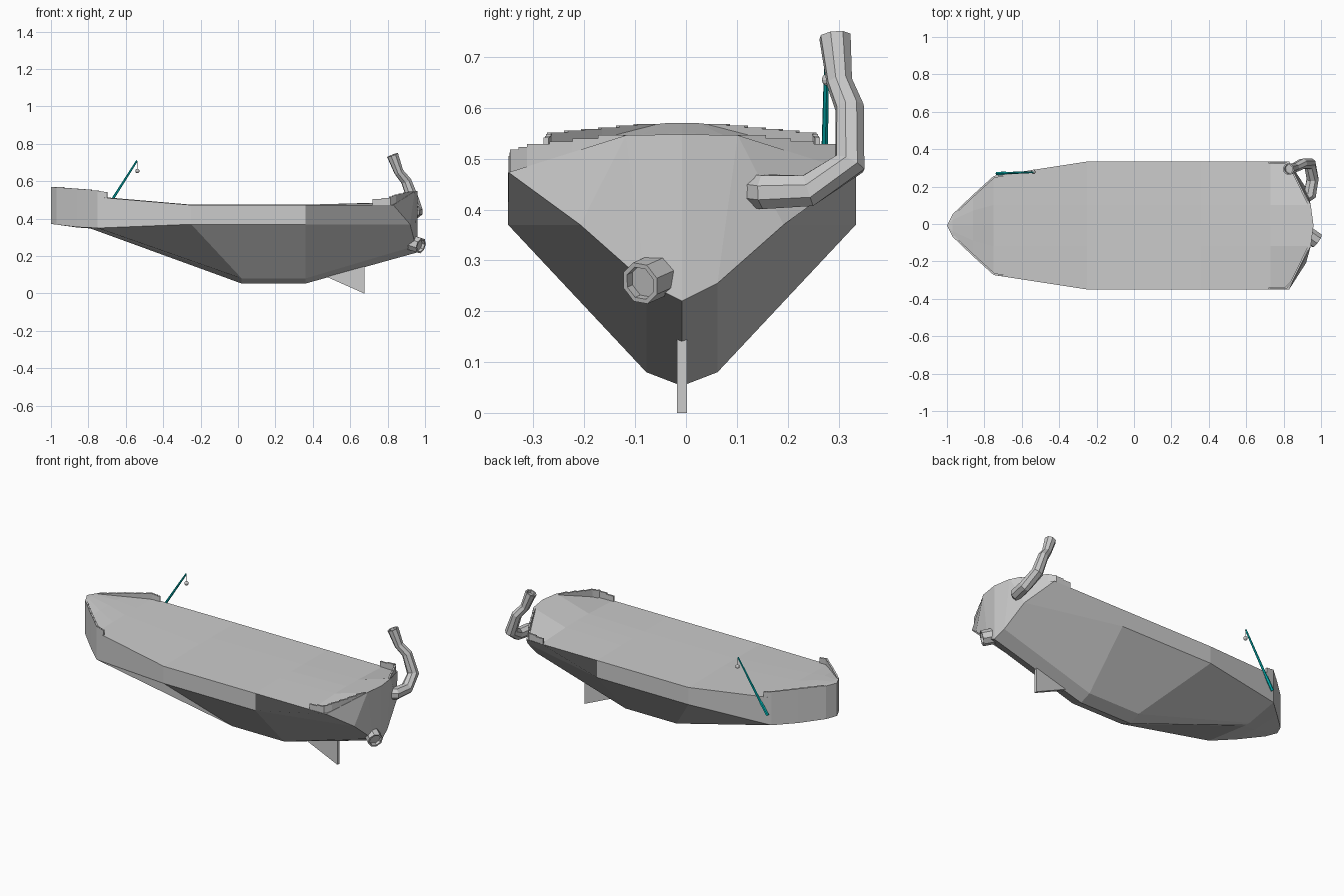
import bpy, bmesh, math
from mathutils import Vector

if "Cube" in bpy.data.objects:
    bpy.data.objects.remove(bpy.data.objects["Cube"])

YC = -0.008  # hull centre line


def finish(name, bm, merge=True, color=None):
    if merge:
        bmesh.ops.remove_doubles(bm, verts=bm.verts, dist=0.0005)
    bmesh.ops.recalc_face_normals(bm, faces=bm.faces)
    me = bpy.data.meshes.new(name)
    bm.to_mesh(me)
    bm.free()
    ob = bpy.data.objects.new(name, me)
    bpy.context.collection.objects.link(ob)
    if color:
        m = bpy.data.materials.new(name + "_paint")
        m.diffuse_color = color
        m.use_nodes = True
        m.node_tree.nodes["Principled BSDF"].inputs["Base Color"].default_value = m.diffuse_color
        me.materials.append(m)
    return ob


def face(bm, pts):
    out = []
    for p in pts:
        if all((Vector(p) - Vector(q)).length > 0.0005 for q in out):
            out.append(p)
    if len(out) > 2:
        bm.faces.new([bm.verts.new(p) for p in out])


def tube(name, path, radii, n=8, hole=0.0, color=None):
    """Faceted tube along a path, with an optional recess in its last end."""
    bm = bmesh.new()
    P = [Vector(p) for p in path]
    rings, u = [], None
    for i, p in enumerate(P):
        d = (P[min(i + 1, len(P) - 1)] - P[max(i - 1, 0)]).normalized()
        u = d.orthogonal() if u is None else u - d * u.dot(d)
        u.normalize()
        v = d.cross(u)
        rings.append((p, u.copy(), v, radii[i]))
    if hole:
        p, a, b, r = rings[-1]
        d = (P[-1] - P[-2]).normalized()
        rings += [(p, a, b, r * hole), (p - d * 0.018, a, b, r * hole)]
    vs = [[bm.verts.new(p + r * (a * math.cos(t) + b * math.sin(t)))
           for t in [(k + 0.5) * 2 * math.pi / n for k in range(n)]]
          for p, a, b, r in rings]
    for A, B in zip(vs, vs[1:]):
        for k in range(n):
            bm.faces.new((A[k], A[(k + 1) % n], B[(k + 1) % n], B[k]))
    bm.faces.new(vs[0])
    bm.faces.new(vs[-1])
    return finish(name, bm, False, color)


# Hull stations: deck centre, deck mid, deck edge, chine, garboard, keel
stations = [
    [(-1, 0, .57)] * 3 + [(-1, 0, .372)] * 3,
    [(-.97, 0, .57), (-.97, .03, .57), (-.97, .06, .567),
     (-.97, .06, .368), (-.96, .01, .368), (-.96, 0, .368)],
    [(-.86, 0, .55), (-.86, .08, .547), (-.86, .165, .54),
     (-.86, .165, .355), (-.86, .02, .353), (-.86, 0, .353)],
    [(-.75, 0, .518), (-.75, .11, .517), (-.75, .265, .515),
     (-.75, .265, .35), (-.79, .02, .348), (-.79, 0, .348)],
    [(-.25, 0, .475), (-.25, .11, .475), (-.25, .342, .473),
     (-.25, .342, .37), (.02, .07, .08), (.02, 0, .053)],
    [(.36, 0, .475), (.36, .11, .475), (.36, .342, .473),
     (.36, .342, .37), (.36, .07, .08), (.36, 0, .053)],
    [(.96, 0, .548), (.945, .11, .546), (.83, .341, .473),
     (.92, .2, .37), (.95, .07, .255), (.96, 0, .22)],
]
# The deck stays level until just before the transom
break_x = [(.73, 0, .485), (.73, .11, .483), (.73, .342, .473)]
bm = bmesh.new()
for s in (1, -1):
    S = [[(x, YC + s * y, z) for x, y, z in st] for st in stations]
    K = [(x, YC + s * y, z) for x, y, z in break_x]
    for A, B in zip(S[:-1], S[1:-1]):
        for k in range(5):
            face(bm, [A[k], A[k + 1], B[k + 1], B[k]])
    A, B = S[-2], S[-1]
    for k in range(2):
        face(bm, [A[k], A[k + 1], K[k + 1], K[k]])
        face(bm, [K[k], K[k + 1], B[k + 1], B[k]])
    face(bm, [A[2], A[3], B[3], B[2], K[2]])
    for k in (3, 4):
        face(bm, [A[k], A[k + 1], B[k + 1], B[k]])
    c, m, e, ch, g, kl = B
    face(bm, [m, e, ch])        # transom facets
    face(bm, [m, ch, g])
    face(bm, [c, m, g, kl])
finish("hull", bm)


# Stepped bulwarks at bow and stern
def bulwark(name, pts, steps):
    """pts: (x, y, base z, top z); each leg is cut into flat-topped steps."""
    bm = bmesh.new()
    for s in (1, -1):
        for a, b in zip(pts, pts[1:]):
            a, b = Vector(a), Vector(b)
            for i in range(steps):
                p, q = a.lerp(b, i / steps), a.lerp(b, (i + 1) / steps)
                lo, top = min(p[2], q[2]), (p[3] + q[3]) / 2
                ring = [(p[0], p[1]), (q[0], q[1])]
                d = Vector((q[0] - p[0], q[1] - p[1])).normalized()
                nrm = Vector((-d.y, d.x)) * 0.01
                if nrm.y > 0:
                    nrm = -nrm
                ring += [(q[0] + nrm.x, q[1] + nrm.y), (p[0] + nrm.x, p[1] + nrm.y)]
                L = [bm.verts.new((x, YC + s * y, lo)) for x, y in ring]
                H = [bm.verts.new((x, YC + s * y, top)) for x, y in ring]
                bm.faces.new(L)
                bm.faces.new(H)
                for k in range(4):
                    j = (k + 1) % 4
                    bm.faces.new((L[k], L[j], H[j], H[k]))
    finish(name, bm, False)


bulwark("bow_bulwark", [(-.97, .06, .55, .57), (-.86, .165, .53, .56),
                        (-.75, .265, .50, .55), (-.7, .272, .50, .54)], 3)
bulwark("stern_bulwark", [(.72, .341, .472, .502), (.815, .338, .472, .515),
                          (.845, .305, .478, .526), (.89, .215, .495, .536),
                          (.938, .115, .53, .55)], 2)

# Skeg fin under the stern
bm = bmesh.new()
tri = [(.46, .095), (.675, 0), (.675, .16)]
A = [bm.verts.new((x, YC - .01, z)) for x, z in tri]
B = [bm.verts.new((x, YC + .01, z)) for x, z in tri]
bm.faces.new(A)
bm.faces.new(B)
for k in range(3):
    j = (k + 1) % 3
    bm.faces.new((A[k], A[j], B[j], B[k]))
finish("skeg", bm)

# Bent exhaust pipe and water outlet on the transom
tube("exhaust_pipe",
     [(.91, .14, .435), (.94, .155, .435), (.955, .24, .437), (.94, .322, .49),
      (.9, .322, .6), (.86, .302, .65), (.826, .293, .74)],
     [.036, .036, .034, .033, .029, .026, .032], hole=.75)
tube("water_outlet", [(.915, -.045, .275), (.978, -.09, .255)], [.043, .043], hole=.78)

# Fishing rod, line and float
tube("fishing_rod", [(-.733, .27, .41), (-.69, .272, .475), (-.685, .272, .482), (-.54, .277, .71)],
     [.009, .009, .007, .005], n=6, color=(0, .5, .5, 1))
tube("fishing_line", [(-.54, .279, .708), (-.538, .279, .655)], [.0015, .0015], n=4)
bm = bmesh.new()
bmesh.ops.create_uvsphere(bm, u_segments=10, v_segments=6, radius=.012)
bmesh.ops.translate(bm, verts=bm.verts, vec=(-.538, .279, .655))
finish("float", bm)
